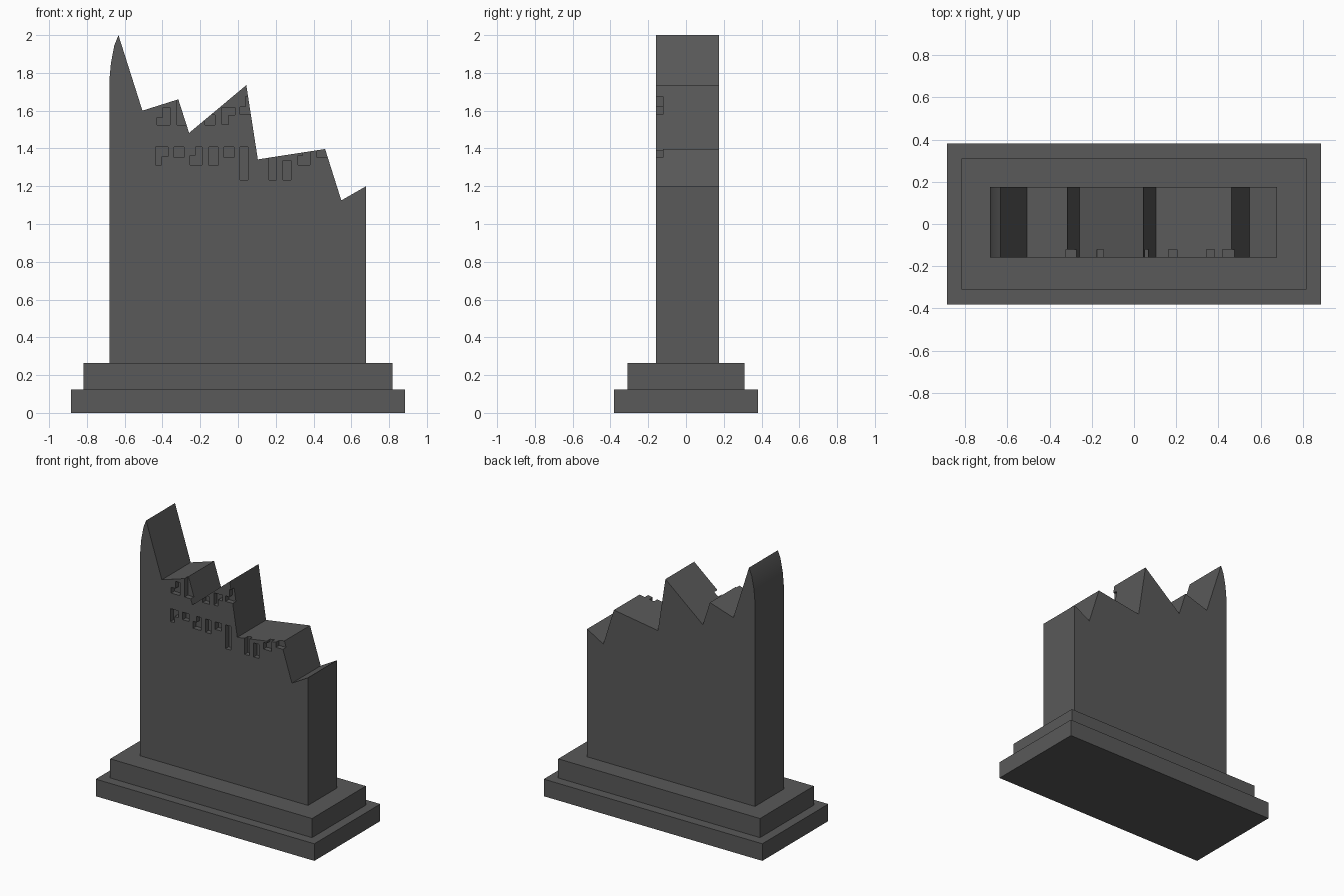
import bpy
import bmesh
from math import radians

default_cube = bpy.data.objects.get("Cube")
if default_cube:
    bpy.data.objects.remove(default_cube, do_unlink=True)

FRONT, BACK = -0.158, 0.175
ENGRAVE_DEPTH = 0.037


def make_material(name, color):
    material = bpy.data.materials.new(name)
    material.use_nodes = True
    material.diffuse_color = color
    material.node_tree.nodes["Principled BSDF"].inputs["Base Color"].default_value = color
    return material


stone = make_material("dark grey stone", (0.1, 0.1, 0.1, 1))


def add_box(bm, left, right, front, back, bottom, top):
    """Add one axis-aligned box to the mesh."""
    cube = bmesh.ops.create_cube(bm, size=1)
    for vert in cube["verts"]:
        vert.co.x = right if vert.co.x > 0 else left
        vert.co.y = back if vert.co.y > 0 else front
        vert.co.z = top if vert.co.z > 0 else bottom


def finish(bm, name):
    """Turn the mesh into a named stone object."""
    bmesh.ops.recalc_face_normals(bm, faces=bm.faces)
    mesh = bpy.data.meshes.new(name)
    bm.to_mesh(mesh)
    bm.free()
    mesh.materials.append(stone)
    obj = bpy.data.objects.new(name, mesh)
    bpy.context.collection.objects.link(obj)
    return obj


def make_step(name, half_width, half_depth, bottom, top):
    bm = bmesh.new()
    add_box(bm, -half_width, half_width, -half_depth, half_depth, bottom, top)
    return finish(bm, name)


# Stepped plinth
make_step("lower_step", 0.885, 0.381, 0, 0.125)
make_step("upper_step", 0.817, 0.311, 0.125, 0.265)

# Broken slab: jagged outline with a rounded left shoulder, extruded in depth
outline = [
    (-0.681, 0.265), (-0.681, 1.76), (-0.673, 1.85), (-0.655, 1.945), (-0.633, 2.0),
    (-0.506, 1.6), (-0.316, 1.66), (-0.259, 1.482), (0.044, 1.735), (0.105, 1.342),
    (0.461, 1.397), (0.547, 1.125), (0.678, 1.2), (0.678, 0.265),
]
bm = bmesh.new()
face = bm.faces.new([bm.verts.new((x, FRONT, z)) for x, z in outline])
extruded = bmesh.ops.extrude_face_region(bm, geom=[face])["geom"]
back_verts = [item for item in extruded if isinstance(item, bmesh.types.BMVert)]
bmesh.ops.translate(bm, verts=back_verts, vec=(0, BACK - FRONT, 0))
slab = finish(bm, "broken_slab")

# Worn notches in two rows: left, right, bottom and top of each cut
upper_notches = [
    (-0.397, -0.36, 1.523, 1.618), (-0.43, -0.38, 1.523, 1.565),
    (-0.322, -0.26, 1.523, 1.66),
    (-0.175, -0.122, 1.523, 1.578),
    (-0.085, -0.05, 1.528, 1.618), (-0.07, -0.016, 1.576, 1.618),
    (0.01, 0.12, 1.58, 1.62), (0.04, 0.12, 1.6, 1.676),
]
lower_notches = [
    (-0.436, -0.404, 1.313, 1.408), (-0.42, -0.37, 1.358, 1.408),
    (-0.338, -0.285, 1.353, 1.408),
    (-0.225, -0.19, 1.313, 1.408), (-0.254, -0.21, 1.313, 1.363),
    (-0.153, -0.106, 1.31, 1.408),
    (-0.074, -0.021, 1.353, 1.408),
    (0.01, 0.053, 1.234, 1.408),
    (0.164, 0.203, 1.234, 1.42),
    (0.238, 0.28, 1.234, 1.337),
    (0.344, 0.38, 1.313, 1.42), (0.317, 0.36, 1.313, 1.363),
    (0.418, 0.52, 1.353, 1.42),
]
bm = bmesh.new()
for left, right, bottom, top in upper_notches + lower_notches:
    add_box(bm, left, right, FRONT - 0.1, FRONT + ENGRAVE_DEPTH, bottom, top)
cutter = finish(bm, "notch_cutter")
cutter.hide_render = True
cutter.hide_set(True)

carve = slab.modifiers.new("carved notches", "BOOLEAN")
carve.operation = "DIFFERENCE"
carve.solver = "EXACT"
carve.use_self = True
carve.object = cutter

# Bake the carving, then smooth only the rounded shoulder
bpy.context.view_layer.objects.active = slab
slab.select_set(True)
bpy.ops.object.modifier_apply(modifier=carve.name)
bpy.data.objects.remove(cutter, do_unlink=True)
bpy.ops.object.shade_smooth_by_angle(angle=radians(30))
